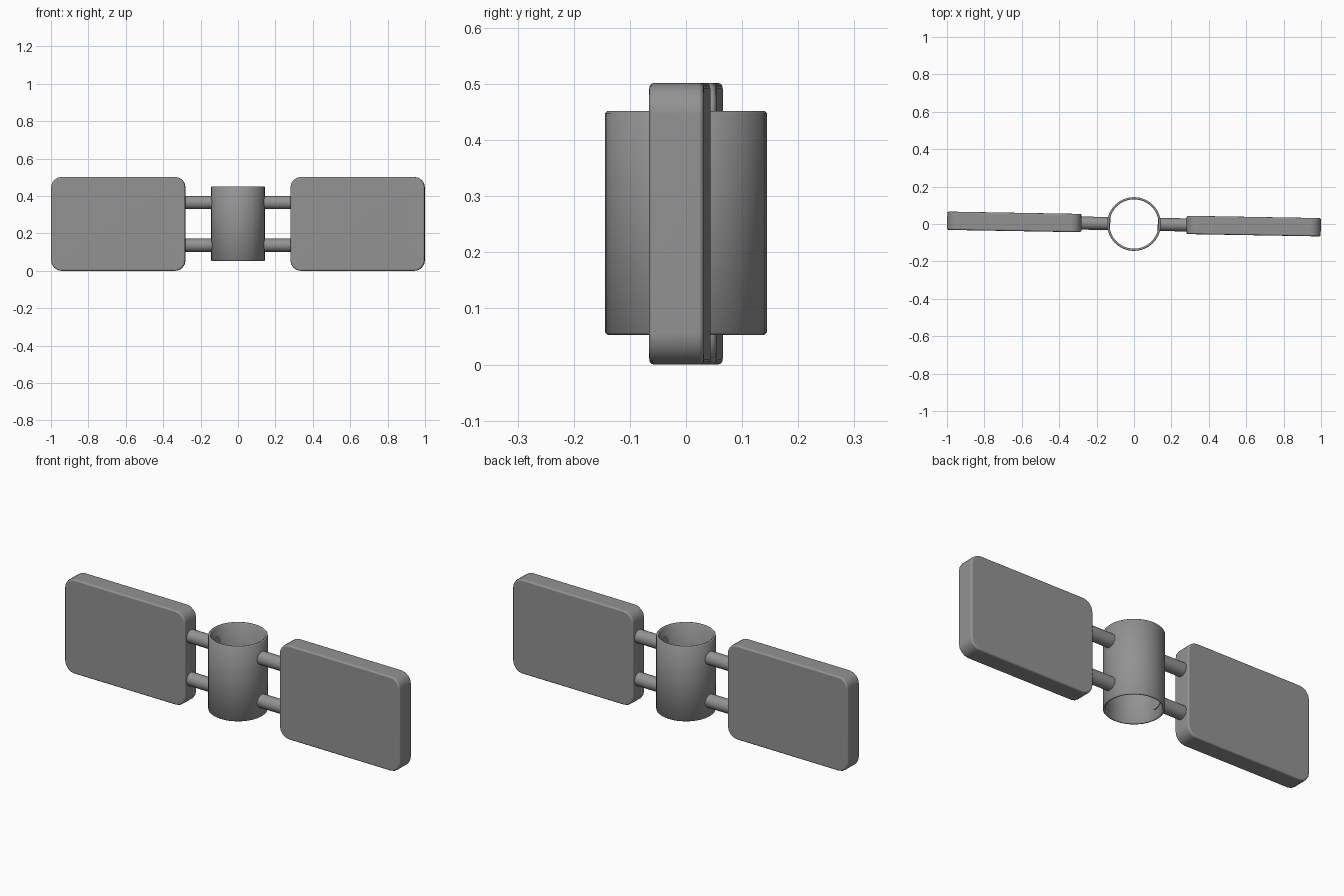
import bpy, bmesh, math
from mathutils import Matrix

if "Cube" in bpy.data.objects:
    bpy.data.objects.remove(bpy.data.objects["Cube"])

YAW = Matrix.Rotation(math.radians(-1.0), 4, 'Z')  # whole assembly is slightly turned
MID_Z = 0.251

# Dark grey finish shared by every part
dark = bpy.data.materials.new("dark_grey")
dark.diffuse_color = (0.29, 0.29, 0.29, 1)
dark.use_nodes = True
dark.node_tree.nodes["Principled BSDF"].inputs["Base Color"].default_value = dark.diffuse_color


def finish(name, bm, angle=35):
    bmesh.ops.transform(bm, matrix=YAW, verts=bm.verts)
    bmesh.ops.recalc_face_normals(bm, faces=bm.faces)
    mesh = bpy.data.meshes.new(name)
    bm.to_mesh(mesh)
    bm.free()
    mesh.materials.append(dark)
    ob = bpy.data.objects.new(name, mesh)
    bpy.context.collection.objects.link(ob)
    bpy.ops.object.select_all(action='DESELECT')
    ob.select_set(True)
    bpy.context.view_layer.objects.active = ob
    bpy.ops.object.shade_smooth_by_angle(angle=math.radians(angle))
    return ob


def panel(name, side):
    # Slab with rounded corners and softened front/back rims
    bm = bmesh.new()
    size = Matrix.Diagonal((0.718, 0.098, 0.502, 1))
    bmesh.ops.create_cube(bm, size=1, matrix=Matrix.Translation((side * 0.64, 0, MID_Z)) @ size)
    corners = [e for e in bm.edges
               if abs(e.verts[0].co.y - e.verts[1].co.y) > 0.05]
    bmesh.ops.bevel(bm, geom=corners, offset=0.056, segments=4, profile=0.5, affect='EDGES')
    rims = [e for e in bm.edges
            if abs(e.verts[0].co.y - e.verts[1].co.y) < 0.001]
    bmesh.ops.bevel(bm, geom=rims, offset=0.009, segments=3, profile=0.5, affect='EDGES')
    ob = finish(name, bm)
    # Keeps the broad faces shading flat
    weighted = ob.modifiers.new("flat_shading", 'WEIGHTED_NORMAL')
    weighted.keep_sharp = True


def rod(name, side, z):
    # Round bar from just inside the sleeve wall into the panel edge
    bm = bmesh.new()
    x0, x1 = 0.127, 0.29
    place = Matrix.Translation((side * (x0 + x1) / 2, 0, z)) @ Matrix.Rotation(math.pi / 2, 4, 'Y')
    bmesh.ops.create_cone(bm, cap_ends=True, segments=32, radius1=0.035,
                          radius2=0.035, depth=x1 - x0, matrix=place)
    finish(name, bm)


def sleeve():
    # Open tube with slightly eased rims, spun from its wall section
    ro, ri, z0, z1, c = 0.144, 0.132, 0.053, 0.452, 0.004
    prof = [(ri, z0 + c), (ri + c, z0), (ro - c, z0), (ro, z0 + c),
            (ro, z1 - c), (ro - c, z1), (ri + c, z1), (ri, z1 - c)]
    n = 32
    bm = bmesh.new()
    rings = [[bm.verts.new((r * math.cos(2 * math.pi * i / n), r * math.sin(2 * math.pi * i / n), z))
              for i in range(n)] for r, z in prof]
    for a, b in zip(rings, rings[1:] + rings[:1]):
        for i in range(n):
            j = (i + 1) % n
            bm.faces.new((a[i], a[j], b[j], b[i]))
    finish("center_sleeve", bm, 50)


sleeve()
for label, side in (("left", -1), ("right", 1)):
    panel(label + "_panel", side)
    for level, dz in (("lower", -0.114), ("upper", 0.114)):
        rod(label + "_" + level + "_rod", side, MID_Z + dz)
